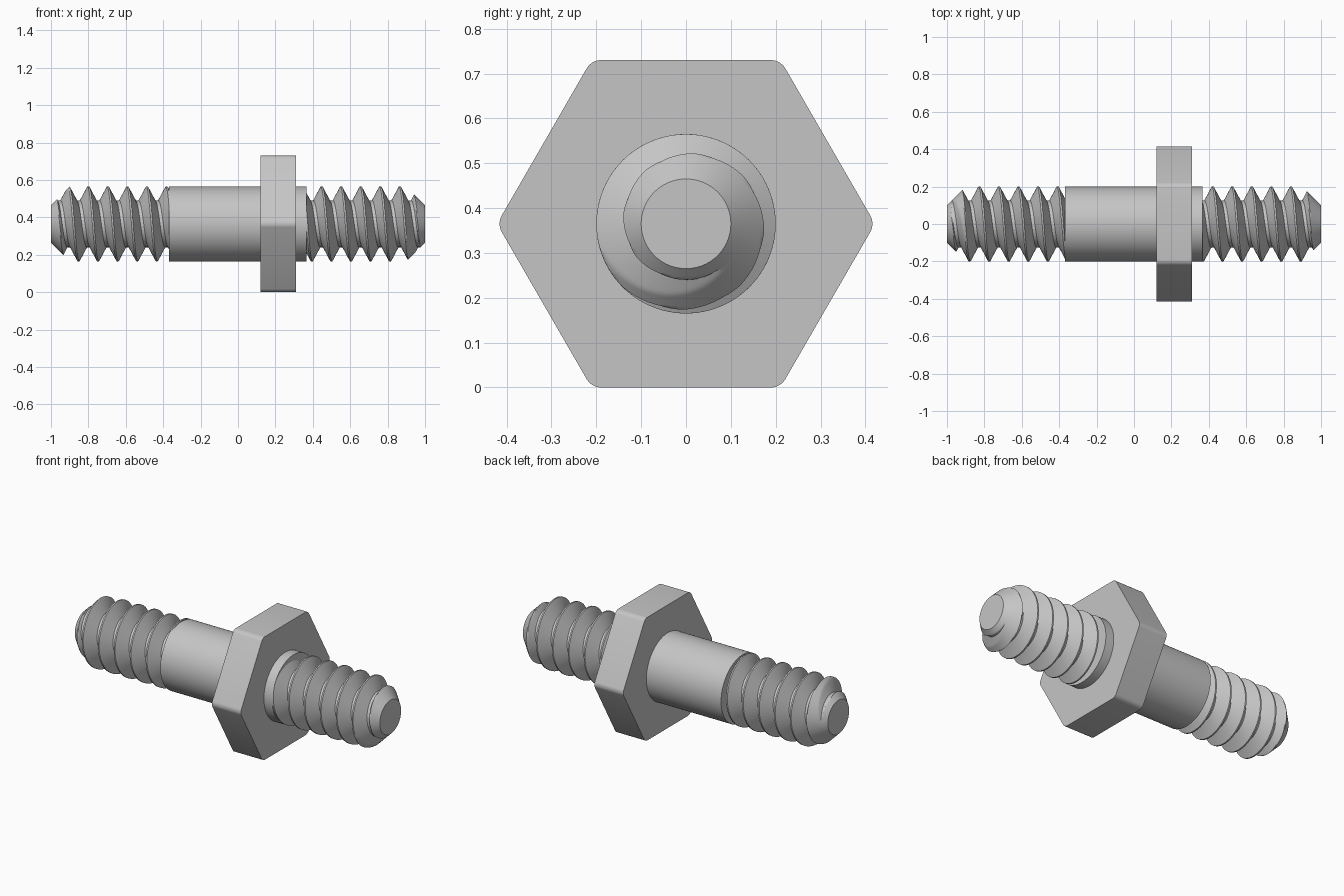
import bpy, bmesh
from math import sin, cos, pi, radians

cube = bpy.data.objects.get("Cube")
if cube:
    bpy.data.objects.remove(cube)

AXIS_Z = 0.365       # height of the long axis
MAJOR, ROOT = 0.2, 0.125
PITCH = 0.1046
ROWS, COLS = 24, 72  # thread samples per pitch and per turn

steel = bpy.data.materials.new("grey steel")
steel.use_nodes = True
colour = (0.56, 0.56, 0.56, 1)
steel.diffuse_color = colour
steel.node_tree.nodes["Principled BSDF"].inputs["Base Color"].default_value = colour


def make_object(name, bm):
    bmesh.ops.recalc_face_normals(bm, faces=bm.faces)
    mesh = bpy.data.meshes.new(name)
    bm.to_mesh(mesh)
    bm.free()
    mesh.materials.append(steel)
    obj = bpy.data.objects.new(name, mesh)
    bpy.context.collection.objects.link(obj)
    bpy.ops.object.select_all(action='DESELECT')
    obj.select_set(True)
    bpy.context.view_layer.objects.active = obj
    bpy.ops.object.shade_smooth_by_angle(angle=radians(28))
    return obj


def prism(bm, radius, x0, x1, sides):
    """Closed prism along x, with one corner pointing sideways."""
    def ring(x):
        return [bm.verts.new((x, radius * cos(2 * pi * i / sides),
                              AXIS_Z + radius * sin(2 * pi * i / sides)))
                for i in range(sides)]
    a, b = ring(x0), ring(x1)
    bm.faces.new(a)
    bm.faces.new(b)
    for i in range(sides):
        j = (i + 1) % sides
        bm.faces.new((a[i], a[j], b[j], b[i]))


def thread_radius(x, crest_x):
    """Trapezoid thread profile cut back by the 45 degree end chamfer."""
    d = abs((x - crest_x + PITCH / 2) % PITCH - PITCH / 2) / PITCH * ROWS
    t = min(max((d - 1) / 9, 0), 1)
    return min(MAJOR + (ROOT - MAJOR) * t, 0.1 + 1 - abs(x))


def threaded_end(name, x0, x1, crest):
    """Right-handed helical surface between x0 and x1."""
    bm = bmesh.new()
    first = int((x0 - crest) / PITCH - 3) * ROWS
    last = int((x1 - crest) / PITCH + 3) * ROWS
    grid = []
    for c in range(COLS + 1):
        phi = 2 * pi * c / COLS
        crest_x = crest + PITCH * c / COLS
        column = []
        for row in range(first, last):
            x = min(max(crest_x + PITCH * row / ROWS, x0), x1)
            r = thread_radius(x, crest_x)
            column.append(bm.verts.new((x, -r * sin(phi), AXIS_Z + r * cos(phi))))
        grid.append(column)
    for a, b in zip(grid, grid[1:]):
        for i in range(len(a) - 1):
            bm.faces.new((a[i], b[i], b[i + 1], a[i + 1]))
    # weld the seam and collapsed rows, then cap both ends
    bmesh.ops.remove_doubles(bm, verts=bm.verts, dist=0.00005)
    bmesh.ops.holes_fill(bm, edges=[e for e in bm.edges if e.is_boundary], sides=0)
    return make_object(name, bm)


# Plain round shaft
bm = bmesh.new()
prism(bm, MAJOR, -0.37, 0.365, 96)
make_object("shaft", bm)

# Hexagonal flange with rounded corners
bm = bmesh.new()
prism(bm, AXIS_Z / cos(pi / 6), 0.12, 0.31, 6)
corners = [e for e in bm.edges if abs(e.verts[0].co.x - e.verts[1].co.x) > 0.1]
bmesh.ops.bevel(bm, geom=corners, offset=0.02, segments=5, profile=0.5,
                affect='EDGES')
make_object("hex_flange", bm)

# Threaded ends
threaded_end("right_thread", -1, -0.37, -0.905)
threaded_end("left_thread", 0.365, 1, 0.447)
